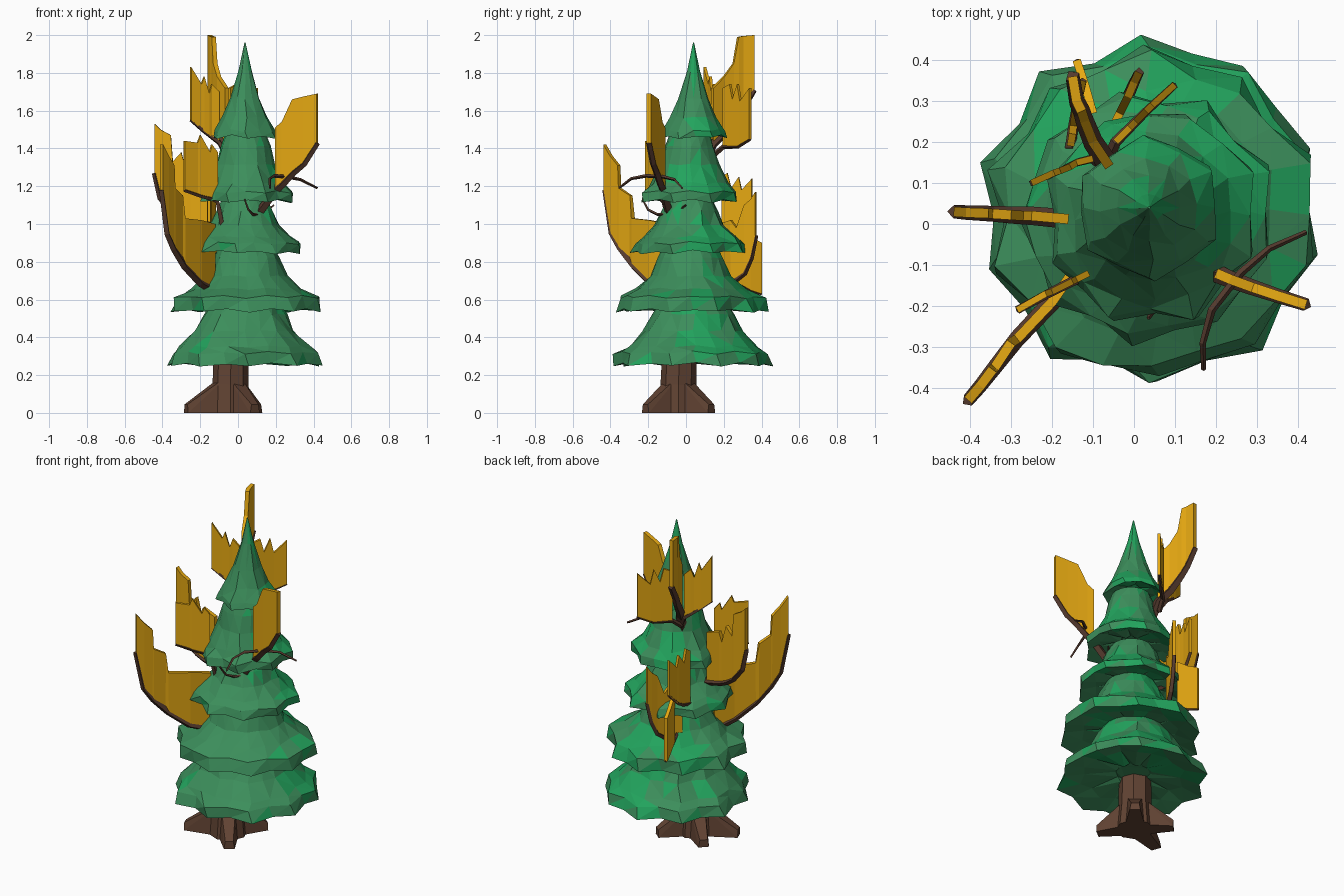
import bpy, bmesh, math, random
from mathutils import Vector, noise

if "Cube" in bpy.data.objects:
    bpy.data.objects.remove(bpy.data.objects["Cube"])

random.seed(7)


def material(name, rgb):
    m = bpy.data.materials.new(name)
    m.diffuse_color = (*rgb, 1)
    m.use_nodes = True
    m.node_tree.nodes["Principled BSDF"].inputs["Base Color"].default_value = m.diffuse_color
    return m


BRIGHT = material("bright green", (0.016, 0.37, 0.11))
MUTED = material("muted green", (0.045, 0.27, 0.105))
GOLD = material("gold leaf", (0.78, 0.39, 0.006))
BARK = material("trunk brown", (0.12, 0.056, 0.033))
TWIG = material("twig brown", (0.09, 0.042, 0.027))


def finish(name, bm, mats):
    bmesh.ops.recalc_face_normals(bm, faces=bm.faces)
    me = bpy.data.meshes.new(name)
    bm.to_mesh(me)
    bm.free()
    for m in mats:
        me.materials.append(m)
    ob = bpy.data.objects.new(name, me)
    bpy.context.collection.objects.link(ob)
    return ob


def tube(name, pts, radii, mat, res=0):
    """Tapered low-poly tube along a polyline, converted to a mesh."""
    cu = bpy.data.curves.new(name + "_path", 'CURVE')
    cu.dimensions = '3D'
    cu.bevel_depth = 1
    cu.bevel_resolution = res
    cu.use_fill_caps = True
    sp = cu.splines.new('POLY')
    sp.points.add(len(pts) - 1)
    for p, co, r in zip(sp.points, pts, radii):
        p.co = (*co, 1)
        p.radius = r
    tmp = bpy.data.objects.new(name + "_tmp", cu)
    bpy.context.collection.objects.link(tmp)
    bpy.context.view_layer.update()
    dg = bpy.context.evaluated_depsgraph_get()
    me = bpy.data.meshes.new_from_object(tmp.evaluated_get(dg))
    bpy.data.objects.remove(tmp)
    me.materials.clear()
    me.materials.append(mat)
    for f in me.polygons:
        f.use_smooth = False
        f.material_index = 0
    ob = bpy.data.objects.new(name, me)
    bpy.context.collection.objects.link(ob)
    return ob


def tier(name, cx, cy, profile, n=20):
    """Scalloped conical skirt; profile runs from the top down to the rim."""
    bm = bmesh.new()
    rr, rz = profile[-1]
    lobes = [(0.035 if i % 2 else -0.055) + random.uniform(-0.035, 0.035) for i in range(n)]
    drops = [random.uniform(0, 0.01) + (0 if i % 2 else 0.012) for i in range(n)]
    rings = profile + [(rr * 0.7, rz + 0.03), (rr * 0.25, rz + 0.05)]
    loops = []
    for k, (r, z) in enumerate(rings):
        w = min(1, k / (len(profile) - 1))
        loop = []
        for i in range(n):
            a = 2 * math.pi * (i + 0.15 * (k % 2)) / n
            q = r * (1 + lobes[i] * w + random.uniform(-0.05, 0.05) * (0 < w < 1))
            loop.append(bm.verts.new((cx + q * math.cos(a), cy + q * math.sin(a), z + drops[i] * w)))
        loops.append(loop)
    for a, b in zip(loops, loops[1:]):
        for i in range(n):
            bm.faces.new((a[i], a[(i + 1) % n], b[(i + 1) % n], b[i]))
    bm.faces.new(loops[0])
    bm.faces.new(loops[-1])
    bmesh.ops.triangulate(bm, faces=bm.faces)
    # patches of brighter needles, mostly toward the back
    for f in bm.faces:
        c = f.calc_center_median()
        d = (c - Vector((cx, cy, 0))).to_2d()
        d = d.normalized() if d.length > 1e-4 else d
        score = 0.15 * d.x + 0.32 * d.y + 1.1 * noise.noise(c * 7) + random.uniform(-0.1, 0.1)
        f.material_index = 0 if score > 0.3 else 1
    return finish(name, bm, [BRIGHT, MUTED])


def limb(name, stem, leaf, r=0.019, thick=0.024):
    """Branch along the lower edge plus an upright jagged gold plate; leaf = (x, y, bottom, top)."""
    path = stem + [p[:3] for p in leaf]
    # drop near-duplicate points so the tube stays clean
    pts = [path[0]]
    for p in path[1:]:
        if (Vector(p) - Vector(pts[-1])).length > 0.035:
            pts.append(p)
    pts[-1] = path[-1]
    radii = [r * (1.35 - 0.5 * i / (len(pts) - 1)) for i in range(len(pts))]
    tube(name + "_branch", pts, radii, TWIG)
    bm = bmesh.new()
    low = [bm.verts.new((x, y, b)) for x, y, b, t in leaf]
    top = [bm.verts.new((x, y, t)) for x, y, b, t in leaf]
    for i in range(len(leaf) - 1):
        bm.faces.new((low[i], low[i + 1], top[i + 1], top[i]))
    ob = finish(name + "_leaves", bm, [GOLD])
    s = ob.modifiers.new("thickness", 'SOLIDIFY')
    s.thickness = thick
    s.offset = 0


# foliage skirts
tier("skirt_1", .037, .037, [(.18, .58), (.22, .52), (.27, .43), (.35, .345), (.405, .31), (.415, .245)])
tier("skirt_2", .043, .022, [(.14, .89), (.175, .82), (.22, .72), (.29, .65), (.375, .605), (.39, .53)])
tier("skirt_3", .035, .02, [(.12, 1.13), (.15, 1.07), (.185, .99), (.25, .925), (.29, .89), (.30, .84)], 18)
tier("skirt_4", .04, .02, [(.11, 1.47), (.13, 1.41), (.155, 1.31), (.205, 1.21), (.25, 1.16), (.255, 1.11)], 16)
tier("top_skirt", .037, .04, [(.003, 1.96), (.035, 1.81), (.08, 1.66), (.12, 1.56), (.165, 1.485), (.172, 1.45)], 12)

# trunk and roots
tube("trunk", [(-.04, -.04, 0), (-.04, -.04, .15), (-.037, -.035, .3), (-.03, -.01, .6), (0, .02, 1), (.02, .03, 1.45)],
     [.11, .095, .092, .08, .06, .04], BARK, 2)
for i, (x, y) in enumerate([(-.275, -.13), (.09, -.215), (.105, .135), (-.2, .11)]):
    base, tip = Vector((-.04, -.04, 0)), Vector((x, y, 0))
    side = (tip - base).normalized().cross(Vector((0, 0, 1)))
    bm = bmesh.new()
    for t, w, h in ((.1, .055, .2), (.5, .042, .12), (1, .028, .045)):
        p = base.lerp(tip, t)
        for s in (-1, 1):
            bm.verts.new(p + side * w * s * 1.1)
            bm.verts.new(p + side * w * s * .8 + Vector((0, 0, h)))
    bmesh.ops.convex_hull(bm, input=bm.verts)
    finish(f"root_{i + 1}", bm, [BARK])

# gold-leaved branches
limb("front_left", [(-.06, -.05, .51)],
     [(-.13, -.09, .65, 1.0), (-.2, -.19, .69, 1.02), (-.285, -.28, .78, 1.03), (-.30, -.29, .80, 1.15),
      (-.34, -.35, .87, 1.19), (-.345, -.355, .88, 1.31), (-.375, -.395, .95, 1.36), (-.405, -.43, 1.18, 1.42)])
limb("front_left_upper", [(-.07, -.08, .92), (-.10, -.11, 1.08)],
     [(-.11, -.12, 1.12, 1.38), (-.14, -.135, 1.135, 1.42), (-.15, -.14, 1.14, 1.38), (-.20, -.165, 1.15, 1.47),
      (-.215, -.17, 1.155, 1.43), (-.285, -.21, 1.18, 1.44)], .012, .016)
limb("left", [(-.03, .01, .92)],
     [(-.16, .012, .99, 1.3), (-.25, .02, 1.01, 1.33), (-.27, .02, 1.02, 1.27), (-.30, .022, 1.03, 1.38),
      (-.345, .025, 1.06, 1.33), (-.355, .026, 1.07, 1.47), (-.41, .028, 1.14, 1.5), (-.44, .03, 1.27, 1.53)])
limb("right", [(.05, -.06, .98), (.11, -.09, 1.06)],
     [(.075, -.09, 1.28, 1.45), (.14, -.105, 1.23, 1.48), (.2, -.12, 1.18, 1.51), (.235, -.135, 1.21, 1.54),
      (.29, -.155, 1.27, 1.66), (.35, -.175, 1.32, 1.675), (.42, -.197, 1.43, 1.69)][2:])
limb("back_left_top", [(-.02, .07, 1.22), (-.05, .11, 1.35)],
     [(-.06, .14, 1.42, 1.72), (-.1, .2, 1.48, 1.78), (-.12, .25, 1.54, 1.85), (-.128, .275, 1.57, 1.99),
      (-.14, .30, 1.61, 1.995), (-.15, .36, 1.71, 2.0)], .022)
limb("back_left_side", [(-.06, .13, 1.36)],
     [(-.1, .16, 1.43, 1.7), (-.14, .15, 1.46, 1.74), (-.155, .14, 1.47, 1.69), (-.18, .13, 1.49, 1.78),
      (-.195, .125, 1.5, 1.74), (-.25, .1, 1.55, 1.83)], .011, .016)
limb("back_top", [(-.07, .14, 1.36)],
     [(-.045, .2, 1.41, 1.72), (-.01, .235, 1.41, 1.74), (.005, .25, 1.41, 1.66), (.03, .275, 1.41, 1.74),
      (.045, .29, 1.415, 1.65), (.1, .34, 1.45, 1.72)], .011, .016)
limb("back_middle", [(-.05, .08, .85)],
     [(-.155, .19, .92, 1.25), (-.15, .22, .92, 1.27), (-.148, .24, .93, 1.19), (-.142, .28, .95, 1.25),
      (-.138, .295, .96, 1.18), (-.125, .35, 1.02, 1.24)], .012, .018)
limb("back_low_right", [(-.06, .1, .62)],
     [(-.1, .18, .68, 1.0), (-.05, .24, .69, 1.02), (-.035, .27, .71, .98), (-.015, .31, .74, 1.1),
      (0, .345, .82, 1.13), (.012, .37, .94, 1.17)], .015, .02)
limb("back_left_low", [(-.08, .2, .72)],
     [(-.1, .27, .69, .98), (-.12, .34, .65, .93), (-.14, .4, .63, .9)], .009, .02)

# bare twigs at the front right
tube("long_twig", [(.17, -.355, 1.19), (.168, -.29, 1.24), (.19, -.21, 1.255), (.26, -.12, 1.25),
                   (.33, -.06, 1.235), (.42, -.02, 1.19)], [.006, .008, .01, .01, .008, .006], TWIG)
tube("short_twig", [(.035, -.23, 1.13), (.055, -.2, 1.075), (.08, -.15, 1.05), (.13, -.07, 1.05),
                    (.19, .0, 1.1)], [.005, .007, .008, .008, .005], TWIG)
